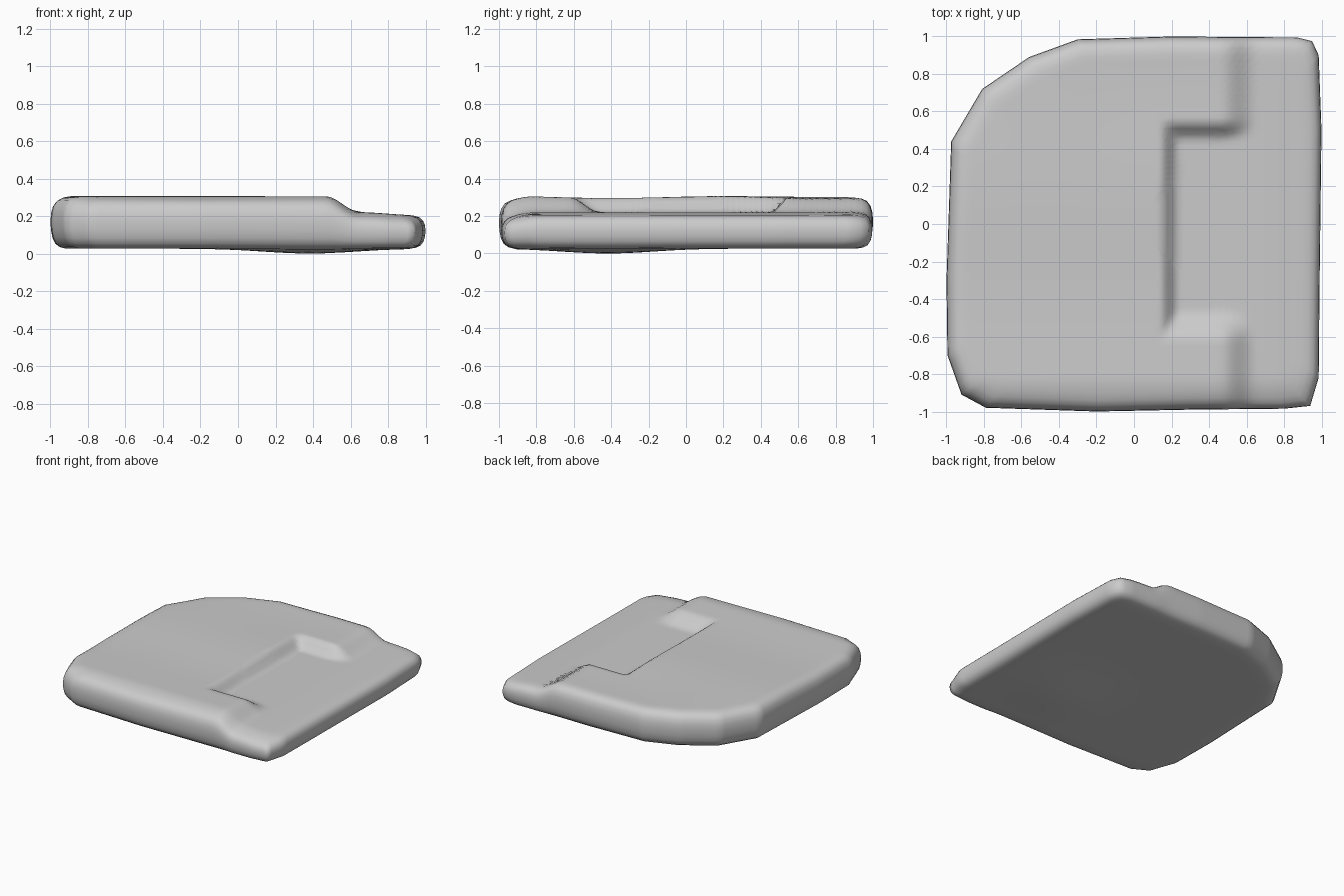
import bpy, bmesh, math
from mathutils import Vector

if "Cube" in bpy.data.objects:
    bpy.data.objects.remove(bpy.data.objects["Cube"])


def smooth(a, b, v):
    t = max(0.0, min(1.0, (v - a) / (b - a)))
    return t * t * (3 - 2 * t)


# upper surface: a raised plateau with a notch worn into the right side
def top_height(x, y):
    main = 1 - smooth(0.14, 0.24, x)
    arms = (1 - smooth(0.47, 0.65, x)) * max(smooth(0.45, 0.55, y), 1 - smooth(-0.62, -0.46, y))
    raised = max(main, arms)
    low = 0.22 - 0.015 * smooth(0.65, 0.95, x)
    high = 0.301 + 0.005 * math.sin(5.5 * y + 0.6) + 0.006 * math.exp(-((x + 0.5) ** 2 + (y - 0.7) ** 2) / 0.1)
    return low + (high - low) * raised - 0.02 * (1 - smooth(-0.97, -0.82, y))


# underside: nearly flat with one shallow bulge
def bottom_height(x, y):
    return 0.026 - 0.026 * math.exp(-((x - 0.38) ** 2 + (y + 0.42) ** 2) / 0.12)


# plan outline, counter-clockwise
corners = [(-0.995, -0.7), (-0.92, -0.91), (-0.79, -0.98), (-0.2, -1.0), (0.3, -0.99),
           (0.8, -0.985), (0.94, -0.97), (0.985, -0.82), (0.99, -0.3), (1.0, 0.5),
           (0.985, 0.9), (0.95, 0.975), (0.87, 0.995), (0.2, 1.0), (-0.3, 0.985),
           (-0.56, 0.89), (-0.81, 0.72), (-0.975, 0.44), (-1.0, -0.3)]
outline = []
for i, c in enumerate(corners):
    a, b = Vector(c), Vector(corners[(i + 1) % len(corners)])
    n = max(1, math.ceil((b - a).length / 0.045))
    outline += [a.lerp(b, k / n) for k in range(n)]

# rings from bottom centre, around the rounded rim, to top centre: (scale, height fraction)
inner = [k * 0.03 for k in range(1, 30)]
rings = [(s, 0.0) for s in inner[::3]]
rings += [(0.915, 0.0), (0.95, 0.03), (0.975, 0.1), (0.99, 0.22), (0.998, 0.38), (1.0, 0.55),
          (0.997, 0.7), (0.987, 0.83), (0.968, 0.93), (0.94, 0.98), (0.905, 1.0)]
rings += [(s, 1.0) for s in reversed(inner)]

bm = bmesh.new()


def vert(p, t):
    lo, hi = bottom_height(p.x, p.y), top_height(p.x, p.y)
    return bm.verts.new((p.x, p.y, lo + t * (hi - lo)))


loops = [[vert(p * s, t) for p in outline] for s, t in rings]
count = len(outline)
for a, b in zip(loops, loops[1:]):
    for i in range(count):
        j = (i + 1) % count
        bm.faces.new((a[i], a[j], b[j], b[i]))

# close both centres
for loop, t in ((loops[0], 0.0), (loops[-1], 1.0)):
    centre = vert(Vector((0, 0)), t)
    for i in range(count):
        bm.faces.new((loop[i], loop[(i + 1) % count], centre))
bmesh.ops.recalc_face_normals(bm, faces=bm.faces)

mesh = bpy.data.meshes.new("stone_slab")
bm.to_mesh(mesh)
bm.free()
slab = bpy.data.objects.new("stone_slab", mesh)
bpy.context.collection.objects.link(slab)
for poly in mesh.polygons:
    poly.use_smooth = True
